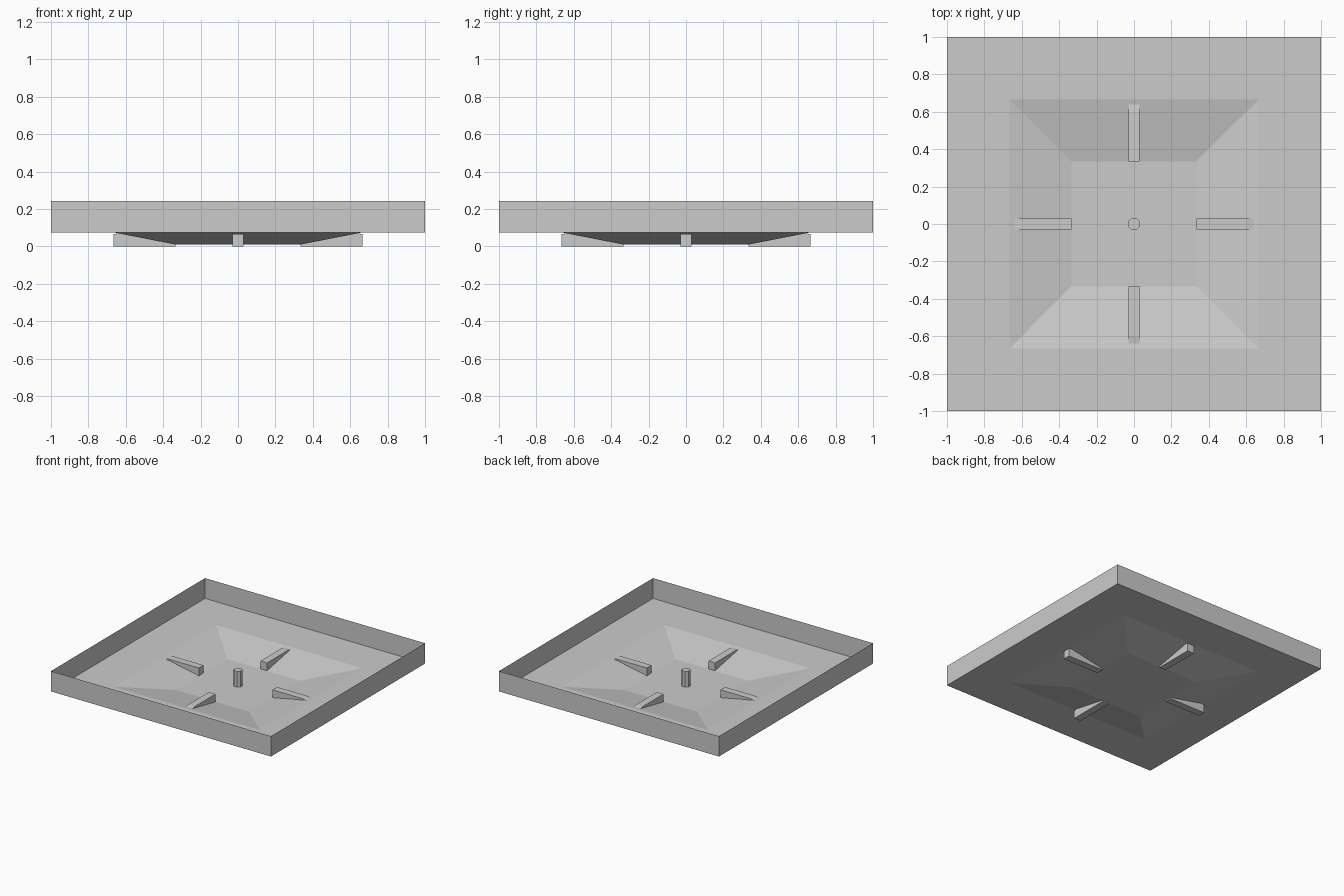
import bpy, bmesh, math
from mathutils import Matrix

if "Cube" in bpy.data.objects:
    bpy.data.objects.remove(bpy.data.objects["Cube"])

FLOOR, LOW, TOP = 0.075, 0.01, 0.242


def make_object(name, bm):
    mesh = bpy.data.meshes.new(name)
    bm.to_mesh(mesh)
    bm.free()
    obj = bpy.data.objects.new(name, mesh)
    bpy.context.collection.objects.link(obj)
    return obj


def square_ring(bm, half, z):
    return [bm.verts.new((sx * half, sy * half, z))
            for sx, sy in ((-1, -1), (1, -1), (1, 1), (-1, 1))]


def bridge(bm, a, b):
    for i in range(4):
        j = (i + 1) % 4
        bm.faces.new((a[i], a[j], b[j], b[i]))


# Thin sheet floor: flat rim, sloped sides, sunken centre
bm = bmesh.new()
outer = square_ring(bm, 1.0, FLOOR)
mid = square_ring(bm, 0.665, FLOOR)
inner = square_ring(bm, 0.333, LOW)
bridge(bm, outer, mid)
bridge(bm, mid, inner)
bm.faces.new(inner)
make_object("tray_floor", bm)

# Thin sheet outer walls
bm = bmesh.new()
bridge(bm, square_ring(bm, 1.0, FLOOR), square_ring(bm, 1.0, TOP))
make_object("tray_walls", bm)

# Four ribs crossing the slopes
profile = [(0.335, 0.0), (0.665, 0.0), (0.665, 0.066), (0.60, 0.075), (0.335, 0.075)]
for k, side in enumerate(("right", "back", "left", "front")):
    bm = bmesh.new()
    face = bm.faces.new([bm.verts.new((x, -0.03, z)) for x, z in profile])
    ext = bmesh.ops.extrude_face_region(bm, geom=[face], use_keep_orig=True)
    bmesh.ops.translate(bm, vec=(0, 0.06, 0),
                        verts=[v for v in ext["geom"] if isinstance(v, bmesh.types.BMVert)])
    bmesh.ops.recalc_face_normals(bm, faces=bm.faces)
    bm.transform(Matrix.Rotation(k * math.pi / 2, 4, 'Z'))
    make_object("rib_" + side, bm)

# Eight-sided centre post
h = 0.13
bm = bmesh.new()
bmesh.ops.create_cone(bm, cap_ends=True, segments=8, radius1=0.0335, radius2=0.0335, depth=h,
                      matrix=Matrix.Translation((0, 0, LOW + h / 2))
                      @ Matrix.Rotation(math.pi / 8, 4, 'Z'))
make_object("centre_post", bm)
